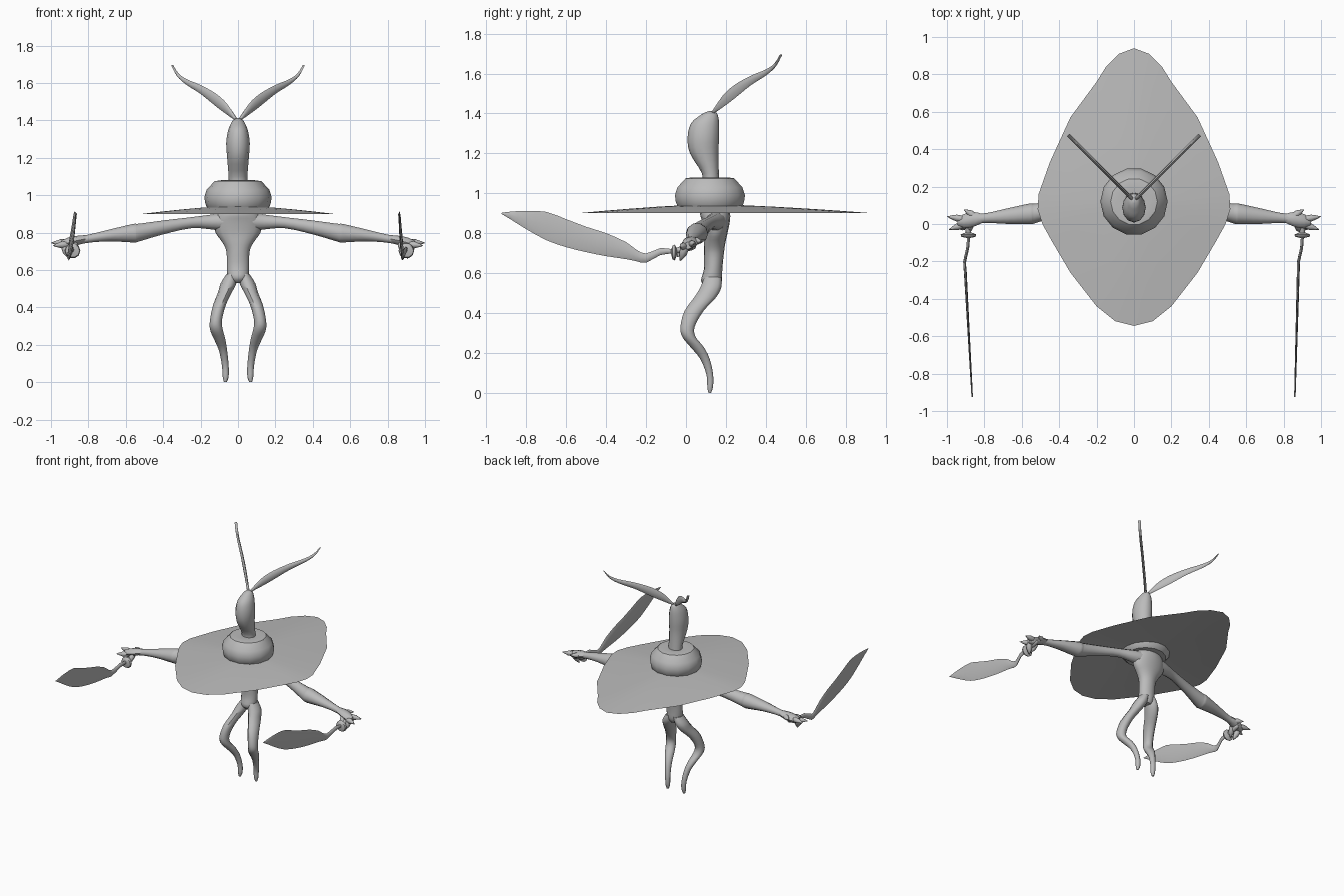
import bpy, bmesh, math
from mathutils import Vector

cube = bpy.data.objects.get("Cube")
if cube:
    bpy.data.objects.remove(cube, do_unlink=True)

GREY = bpy.data.materials.new("plain grey")
GREY.use_nodes = True
GREY.diffuse_color = (0.5, 0.5, 0.5, 1)
GREY.node_tree.nodes["Principled BSDF"].inputs["Base Color"].default_value = (0.5, 0.5, 0.5, 1)

X, Y, Z = Vector((1, 0, 0)), Vector((0, 1, 0)), Vector((0, 0, 1))


def finish(name, bm, angle=50):
    bmesh.ops.recalc_face_normals(bm, faces=bm.faces)
    me = bpy.data.meshes.new(name)
    bm.to_mesh(me)
    bm.free()
    me.materials.append(GREY)
    ob = bpy.data.objects.new(name, me)
    bpy.context.collection.objects.link(ob)
    bpy.ops.object.select_all(action='DESELECT')
    ob.select_set(True)
    bpy.context.view_layer.objects.active = ob
    bpy.ops.object.shade_smooth_by_angle(angle=math.radians(angle))
    return ob


def resample(secs, steps):
    """Smooth a list of number tuples with a Catmull-Rom curve."""
    out = []
    for i in range(len(secs) - 1):
        a, b, c, d = (secs[max(i - 1, 0)], secs[i], secs[i + 1], secs[min(i + 2, len(secs) - 1)])
        for k in range(steps):
            t = k / steps
            out.append([q + 0.5 * t * (r - p + t * (2 * p - 5 * q + 4 * r - s + t * (3 * (q - r) + s - p)))
                        for p, q, r, s in zip(a, b, c, d)])
    return out + [secs[-1]]


def loft(name, secs, u, v, n=12, side=1, steps=3, angle=50):
    """Skin elliptical sections (x, y, z, half width on u, half width on v)."""
    bm = bmesh.new()
    rings = []
    for x, y, z, a, b in resample(secs, steps):
        a, b = max(a, 0.001), max(b, 0.001)
        ring = []
        for k in range(n):
            t = math.tau * k / n
            p = Vector((x, y, z)) + u * a * math.cos(t) + v * b * math.sin(t)
            ring.append(bm.verts.new((p.x * side, p.y, p.z)))
        rings.append(ring)
    for r, s in zip(rings, rings[1:]):
        for k in range(n):
            bm.faces.new((r[k], r[(k + 1) % n], s[(k + 1) % n], s[k]))
    bm.faces.new(rings[0])
    bm.faces.new(rings[-1])
    return finish(name, bm, angle)


def spike(name, base, tip, r, side):
    base, tip = Vector(base), Vector(tip)
    d = (tip - base).normalized()
    u = d.orthogonal().normalized()
    mid = base.lerp(tip, 0.5)
    loft(name, [(*base, r * 0.8, r * 0.8), (*mid, r, r), (*tip, 0, 0)], u, d.cross(u), 8, side, 2)


def spans(rows):
    """Turn (x, z, y low, y high, half width) rows into horizontal sections."""
    return [(x, (lo + hi) / 2, z, w, (hi - lo) / 2) for x, z, lo, hi, w in rows]


# Hat brim: kite-shaped shallow dome
outline = [(0, .94), (.08, .91), (.15, .84), (.2, .76), (.34, .57), (.45, .33), (.51, .16),
           (.515, .08), (.49, 0), (.44, -.09), (.34, -.26), (.2, -.44), (.1, -.52), (0, -.545)]
loop = outline + [(-x, y) for x, y in outline[-2:0:-1]]
bm = bmesh.new()
hub = bm.verts.new((0, .12, .945))
prev = None
for s in (.2, .4, .6, .8, 1):
    ring = [bm.verts.new((x * s, .12 + (y - .12) * s, .945 - .045 * s ** 1.4)) for x, y in loop]
    for k in range(len(ring)):
        j = (k + 1) % len(ring)
        bm.faces.new((prev[k], prev[j], ring[j], ring[k]) if prev else (hub, ring[j], ring[k]))
    prev = ring
finish("hat_brim", bm)

# Hat crown
loft("hat_crown", [(0, .12, z, r, r) for z, r in
     ((.905, .14), (.93, .165), (.96, .176), (.99, .18), (1.03, .167), (1.075, .125), (1.08, .09), (1.075, .05))],
     X, Y, 14, steps=1, angle=35)

# Head
loft("head", spans([(0, 1.04, .08, .17, .05), (0, 1.1, .08, .165, .05), (0, 1.2, .02, .162, .058),
     (0, 1.28, .008, .166, .063), (0, 1.35, .025, .166, .052), (0, 1.39, .07, .16, .034),
     (0, 1.405, .095, .15, .022), (0, 1.412, .115, .13, .005)]), X, Y)

# Torso
loft("torso", spans([(0, .53, .10, .165, .03), (0, .56, .075, .18, .055), (0, .62, .09, .182, .06),
     (0, .7, .09, .19, .062), (0, .75, .09, .197, .085), (0, .8, .09, .208, .12),
     (0, .86, .08, .22, .13), (0, .9, .07, .22, .11), (0, .935, .08, .2, .08)]), X, Y, 16)

ear_edges = [(0, 1.395, 1.41), (.05, 1.43, 1.488), (.11, 1.475, 1.543), (.19, 1.54, 1.588),
             (.27, 1.592, 1.622), (.315, 1.635, 1.655), (.343, 1.692, 1.696)]
blade_edges = [(-.07, .698, .72), (-.13, .69, .725), (-.2, .652, .698), (-.25, .66, .718), (-.3, .67, .755),
               (-.4, .685, .8), (-.5, .705, .832), (-.6, .73, .87), (-.7, .765, .907), (-.8, .82, .912),
               (-.88, .87, .908), (-.925, .897, .902)]

for side, tag, bend in ((1, "left", (.9, .88, .86)), (-1, "right", (.885, .905, .865))):
    # Long flat ear swept out and back
    loft(tag + "_ear", [(.008 + t, .133 + t, (lo + hi) / 2, .009, (hi - lo) / 2) for t, lo, hi in ear_edges],
         (X - Y).normalized(), Z, 8, side)

    # Leg
    loft(tag + "_leg", spans([(.03, .58, .09, .18, .03), (.05, .53, .07, .18, .042), (.07, .48, .04, .155, .037),
         (.1, .41, -.01, .09, .034), (.118, .33, -.03, .045, .032), (.115, .28, -.02, .05, .034),
         (.098, .23, .02, .09, .03), (.08, .17, .07, .12, .022), (.068, .09, .102, .137, .018),
         (.066, .03, .106, .136, .016), (.068, 0, .112, .126, .007)]), X, Y, 10, side)

    # Arm with widened forearm
    loft(tag + "_arm", [(.05, .15, .86, .06, .055), (.14, .145, .857, .043, .042), (.25, .12, .853, .033, .031),
         (.4, .085, .828, .037, .039), (.53, .057, .8, .053, .05), (.56, .054, .797, .055, .052),
         (.68, .042, .786, .041, .034), (.78, .033, .771, .027, .024), (.84, .028, .76, .026, .022)],
         Y, Z, 10, side)

    # Hand with spread and curled fingers
    loft(tag + "_palm", [(.81, .03, .767, .024, .02), (.86, .025, .758, .04, .025),
         (.91, .015, .745, .038, .028), (.945, .01, .738, .02, .018)], Y, Z, 8, side, 2)
    for name, base, tip, r in (("index", (.9, .025, .748), (1, .04, .745), .018),
                               ("middle", (.9, 0, .738), (.99, -.03, .73), .018),
                               ("thumb", (.84, .035, .76), (.91, .078, .76), .018),
                               ("curled", (.93, .0, .735), (.905, -.03, .66), .02),
                               ("little", (.87, .0, .74), (.895, -.045, .68), .02)):
        spike(f"{tag}_{name}_finger", base, tip, r, side)

    # Weapon: grip, disc guard and curved blade
    grip_x = bend[0]
    loft(tag + "_grip", [(grip_x, .05, .735, .006, .006), (grip_x, .03, .73, .016, .016),
         (grip_x, -.06, .71, .014, .014)], X, Z, 8, side, 2)
    loft(tag + "_guard", [(grip_x, -.045, .706, .015, .015), (grip_x, -.056, .703, .042, .042),
         (grip_x, -.068, .703, .038, .036), (grip_x, -.074, .705, .012, .012)], X, Z, 10, side, 1)
    blade = []
    for y, lo, hi in blade_edges:
        near = min((-.07 - y) / .13, 1)
        far = max((-.2 - y) / .725, 0)
        x = bend[0] + (bend[1] - bend[0]) * near ** 2 + (bend[2] - bend[1]) * far
        blade.append((x, y, (lo + hi) / 2, .008 - .004 * far, (hi - lo) / 2))
    loft(tag + "_blade", blade, X, Z, 8, side, 2)
